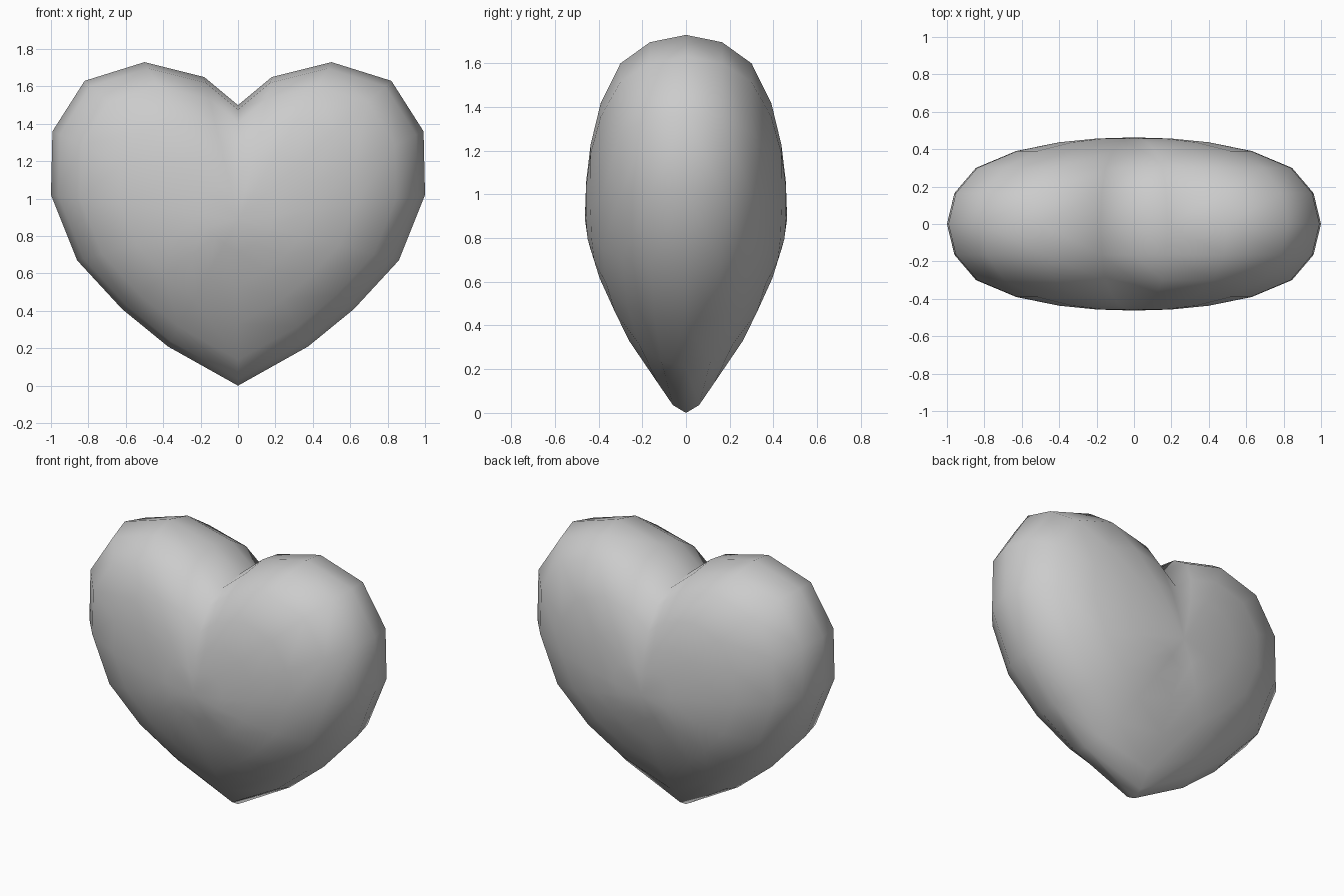
import bpy, bmesh

if "Cube" in bpy.data.objects:
    bpy.data.objects.remove(bpy.data.objects["Cube"])

# Right half of the heart outline: x, z, tip factor (1 = thin bottom tip profile)
half = [(0, 1.50, 0), (0.18, 1.65, 0), (0.50, 1.73, 0), (0.82, 1.63, 0),
        (0.992, 1.36, 0), (1.0, 1.02, 0), (0.86, 0.67, 0.05),
        (0.62, 0.41, 0.2), (0.375, 0.21, 0.5), (0, 0.0, 1)]
outline = half + [(-x, z, t) for x, z, t in half[-2:0:-1]]

# Inset rings: scale toward the centre, depth on the lobes, depth at the tip
rings = [(0.96, 0.165, 0.06), (0.845, 0.30, 0.13), (0.63, 0.39, 0.26),
         (0.40, 0.437, 0.355), (0.20, 0.457, 0.42)]
centre_z, centre_depth = 0.89, 0.463

bm = bmesh.new()
rim = [bm.verts.new((x, 0, z)) for x, z, t in outline]
n = len(rim)

# Front and back domes share the rim
for side in (-1, 1):
    prev = rim
    for s, lobe, tip in rings:
        ring = [bm.verts.new((x * s, side * (lobe + (tip - lobe) * t),
                              centre_z + (z - centre_z) * s)) for x, z, t in outline]
        for i in range(n):
            j = (i + 1) % n
            bm.faces.new((prev[i], prev[j], ring[j], ring[i]))
        prev = ring
    pole = bm.verts.new((0, side * centre_depth, centre_z))
    for i in range(n):
        bm.faces.new((prev[i], prev[(i + 1) % n], pole))

bmesh.ops.recalc_face_normals(bm, faces=bm.faces)
for f in bm.faces:
    f.smooth = True

mesh = bpy.data.meshes.new("heart")
bm.to_mesh(mesh)
bm.free()
heart = bpy.data.objects.new("heart", mesh)
bpy.context.collection.objects.link(heart)
